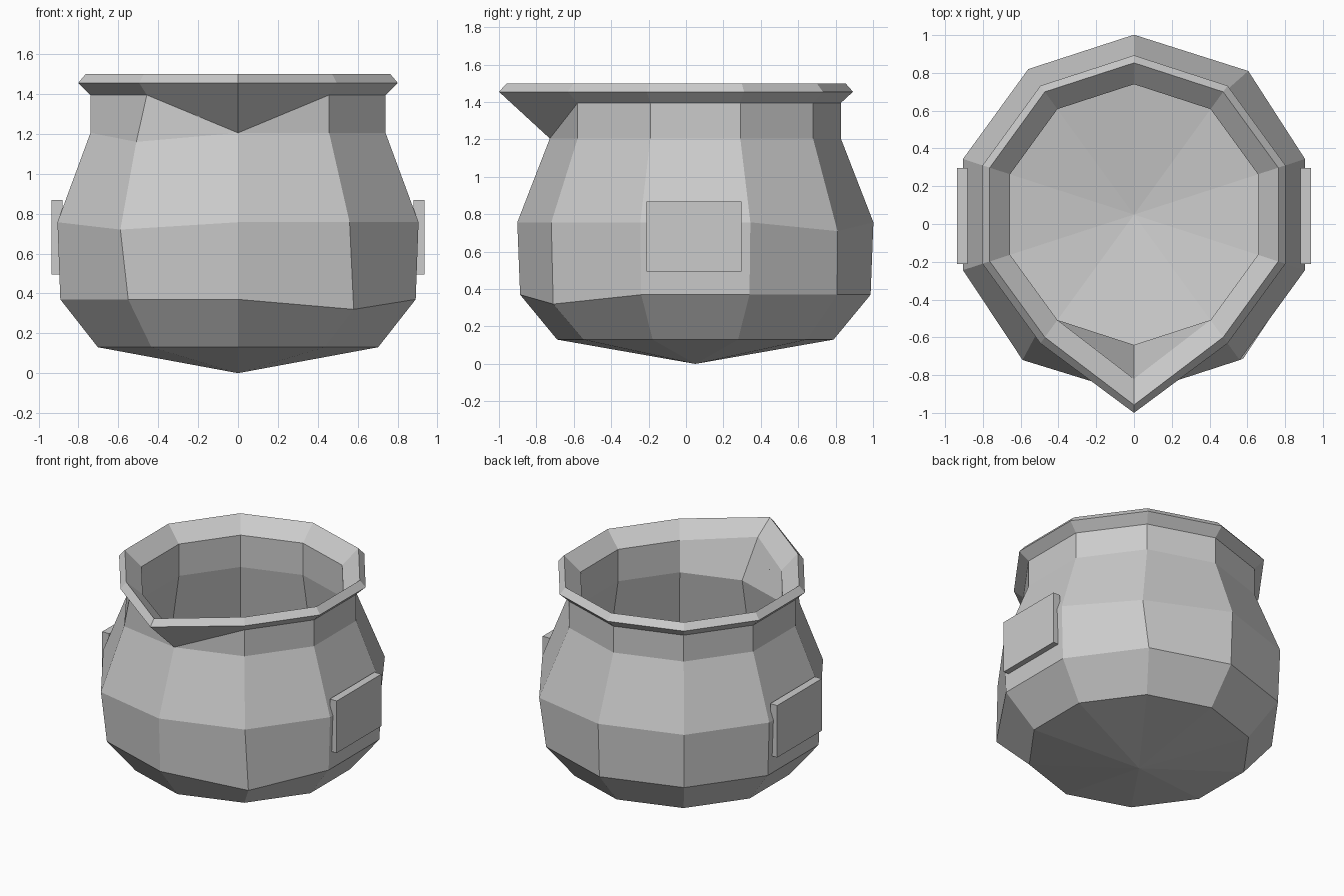
import bpy, bmesh
from math import cos, sin, pi
from mathutils import Vector

if "Cube" in bpy.data.objects:
    bpy.data.objects.remove(bpy.data.objects["Cube"])

N, CY = 10, 0.05     # sides, centre of the round body in y
FRONT = 5            # index of the vertex column under the spout

# Wall profile (radius, z): outside upwards, over the rim, inside downwards
profile = [(0.739, 0.13), (0.937, 0.37), (0.952, 0.757), (0.778, 1.205), (0.778, 1.395),
           (0.843, 1.455), (0.803, 1.50),
           (0.69, 1.395), (0.69, 1.165), (0.77, 0.74), (0.79, 0.42), (0.71, 0.20)]

# Vertices pulled to form the spout, plus a few hand-made dents: (ring, column) -> position
moved = {
    (4, FRONT): (0, -0.728, 1.205),
    (5, FRONT): (0, -1.0, 1.455),
    (6, FRONT): (0, -0.958, 1.50),
    (7, FRONT): (0, -0.82, 1.41),
    (1, 4): (0.58, -0.71, 0.32),
    (2, 1): (0.605, 0.81, 0.71),
    (2, 6): (-0.59, -0.72, 0.72),
    (3, 6): (-0.51, -0.57, 1.16),
}


def make_object(name, bm):
    bmesh.ops.remove_doubles(bm, verts=bm.verts, dist=0.0005)
    bmesh.ops.recalc_face_normals(bm, faces=bm.faces)
    mesh = bpy.data.meshes.new(name)
    bm.to_mesh(mesh)
    bm.free()
    obj = bpy.data.objects.new(name, mesh)
    bpy.context.collection.objects.link(obj)
    return obj


# Pot body with rim, spout and hollow inside
bm = bmesh.new()
rings = []
for r, (rad, z) in enumerate(profile):
    ring = []
    for i in range(N):
        a = pi / 2 - 2 * pi * i / N
        p = moved.get((r, i), (rad * cos(a), CY + rad * sin(a), z))
        ring.append(bm.verts.new(p))
    rings.append(ring)
bottom = bm.verts.new((0, CY, 0))
floor = bm.verts.new((0, CY, 0.09))
for i in range(N):
    j = (i + 1) % N
    for lo, hi in zip(rings, rings[1:]):
        bm.faces.new((lo[i], hi[i], hi[j], lo[j]))
    bm.faces.new((bottom, rings[0][i], rings[0][j]))
    bm.faces.new((floor, rings[-1][j], rings[-1][i]))
make_object("pot_body", bm)

# Flat side handles
for name, side in (("handle_right", 1), ("handle_left", -1)):
    bm = bmesh.new()
    bmesh.ops.create_cube(bm, size=1)
    bmesh.ops.scale(bm, vec=(0.055, 0.508, 0.375), verts=bm.verts)
    bmesh.ops.translate(bm, vec=Vector((side * 0.9085, 0.043, 0.682)), verts=bm.verts)
    make_object(name, bm)
